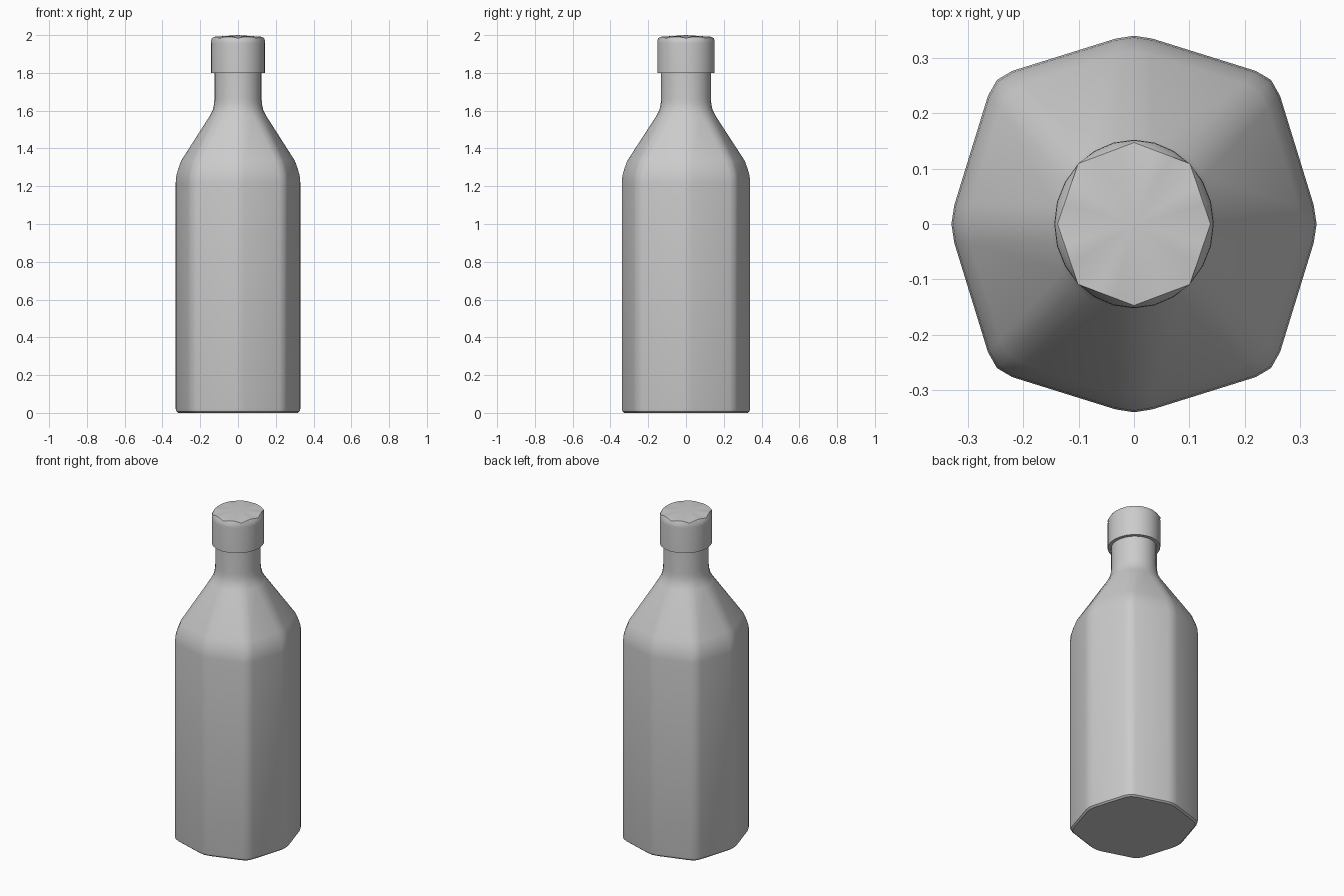
import bpy, bmesh
from math import cos, sin, pi, radians
from mathutils import Vector

if "Cube" in bpy.data.objects:
    bpy.data.objects.remove(bpy.data.objects["Cube"])


def octagon(rx, ry, dx, dy, t, rounded=True):
    """24 points: octagon with each corner turned into three points."""
    corners = [Vector(p) for p in ((rx, 0), (dx, dy), (0, ry), (-dx, dy),
                                   (-rx, 0), (-dx, -dy), (0, -ry), (dx, -dy))]
    points = []
    for i, p in enumerate(corners):
        a = p.lerp(corners[i - 1], t)
        b = p.lerp(corners[(i + 1) % 8], t)
        points += [a, (a + 2 * p + b) / 4 if rounded else p, b]
    return points


def ellipse(rx, ry):
    return [Vector((rx * cos((i - 1) * pi / 12), ry * sin((i - 1) * pi / 12)))
            for i in range(24)]


def loft(name, rings, top_z=None):
    """Skin a stack of (points, z) rings and close both ends."""
    bm = bmesh.new()
    loops = [[bm.verts.new((p.x, p.y, z[k % 3] if isinstance(z, tuple) else z))
              for k, p in enumerate(pts)] for pts, z in rings]
    for lo, hi in zip(loops, loops[1:]):
        for i in range(24):
            j = (i + 1) % 24
            bm.faces.new((lo[i], lo[j], hi[j], hi[i]))
    bm.faces.new(loops[0][::-1])
    if top_z is None:
        bm.faces.new(loops[-1])
    else:
        centre = bm.verts.new((0, 0, top_z))
        for i in range(24):
            bm.faces.new((loops[-1][i], loops[-1][(i + 1) % 24], centre))
    bmesh.ops.recalc_face_normals(bm, faces=bm.faces)
    mesh = bpy.data.meshes.new(name)
    bm.to_mesh(mesh)
    bm.free()
    obj = bpy.data.objects.new(name, mesh)
    bpy.context.collection.objects.link(obj)
    bpy.ops.object.select_all(action='DESELECT')
    obj.select_set(True)
    bpy.context.view_layer.objects.active = obj
    bpy.ops.object.shade_smooth_by_angle(angle=radians(32))
    return obj


# Bottle: octagonal body, shoulders tapering into a round neck
body = octagon(0.335, 0.345, 0.253, 0.266, 0.13)
neck = ellipse(0.125, 0.132)


def blend(f):
    return [n.lerp(b, f) for n, b in zip(neck, body)]


def scaled(s):
    return [p * s for p in body]


loft("bottle", [
    (scaled(0.96), 0.0), (scaled(0.99), 0.008), (body, 0.022),
    (body, 1.22), (blend(0.985), 1.255), (blend(0.94), 1.29),
    (blend(0.86), 1.335), (blend(0.12), 1.572), (blend(0.04), 1.605),
    (blend(0.01), 1.635), (neck, 1.665), (neck, 1.9)])

# Cap: round wall ending in a slightly domed octagonal top
loft("cap", [
    (ellipse(0.144, 0.152), 1.8), (ellipse(0.144, 0.152), 1.955),
    (ellipse(0.143, 0.151), 1.972),
    (octagon(0.138, 0.147, 0.101, 0.109, 1 / 3, False), (1.991, 1.984, 1.991))],
    top_z=2.0)
